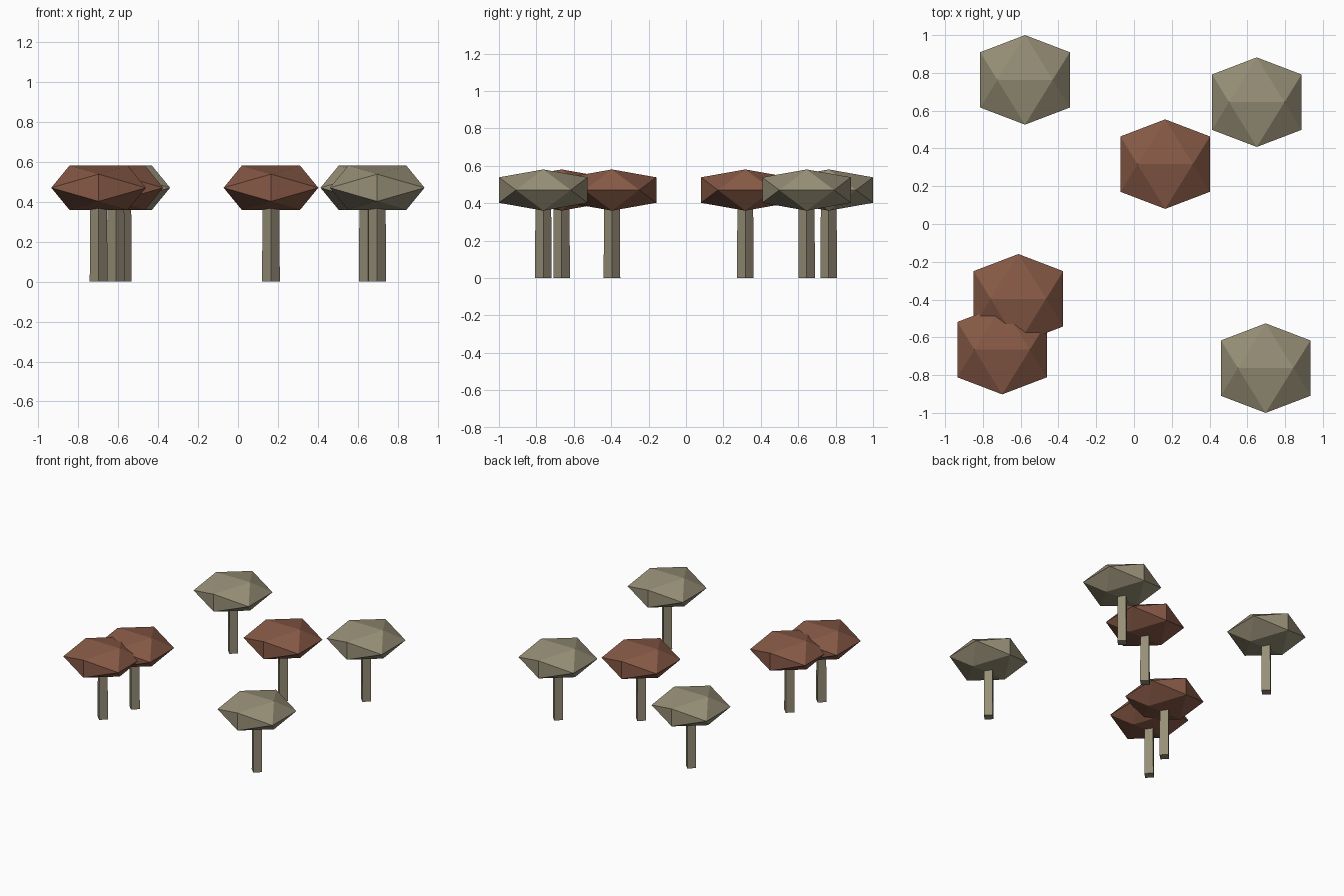
import bpy, bmesh, math
from mathutils import Matrix

if "Cube" in bpy.data.objects:
    bpy.data.objects.remove(bpy.data.objects["Cube"])


def material(name, color):
    m = bpy.data.materials.new(name)
    m.diffuse_color = (*color, 1)
    m.use_nodes = True
    m.node_tree.nodes["Principled BSDF"].inputs["Base Color"].default_value = m.diffuse_color
    return m


OLIVE = material("olive_leaf", (0.305, 0.270, 0.180))
RUST = material("rust_leaf", (0.240, 0.100, 0.060))
BARK = material("bark", (0.305, 0.270, 0.185))


def add_object(name, bm, mat, location):
    bmesh.ops.recalc_face_normals(bm, faces=bm.faces[:])
    mesh = bpy.data.meshes.new(name)
    bm.to_mesh(mesh)
    bm.free()
    mesh.materials.append(mat)
    ob = bpy.data.objects.new(name, mesh)
    ob.location = location
    bpy.context.collection.objects.link(ob)
    return ob


# Crown: flattened icosahedron lying with an edge along x on top
def crown(name, x, y, mat):
    short, long, flat = 0.1465, 0.237, 0.465
    bm = bmesh.new()
    for a in (-short, short):
        for b in (-long, long):
            bm.verts.new((a, 0, b * flat))
            bm.verts.new((b, a, 0))
            bm.verts.new((0, b, a * flat))
    bmesh.ops.convex_hull(bm, input=bm.verts[:])
    add_object(name, bm, mat, (x, y, 0.47))


# Trunk: four-sided post turned 45 degrees, slightly tapered
def trunk(name, x, y):
    height = 0.42
    bm = bmesh.new()
    bmesh.ops.create_cone(bm, cap_ends=True, segments=4, radius1=0.0445,
                          radius2=0.042, depth=height,
                          matrix=Matrix.Translation((0, 0, height / 2)))
    # Corners point along the x and y axes
    corner = max(bm.verts, key=lambda v: v.co.x).co
    turn = -math.atan2(corner.y, corner.x)
    bmesh.ops.rotate(bm, verts=bm.verts[:], matrix=Matrix.Rotation(turn, 3, 'Z'))
    add_object(name, bm, BARK, (x, y, 0))


# Scattered grove
TREES = [
    (-0.577, 0.763, OLIVE),
    (0.650, 0.645, OLIVE),
    (0.697, -0.763, OLIVE),
    (0.165, 0.317, RUST),
    (-0.612, -0.396, RUST),
    (-0.698, -0.665, RUST),
]
for i, (x, y, mat) in enumerate(TREES, 1):
    trunk(f"trunk_{i}", x, y)
    crown(f"crown_{i}", x, y, mat)
